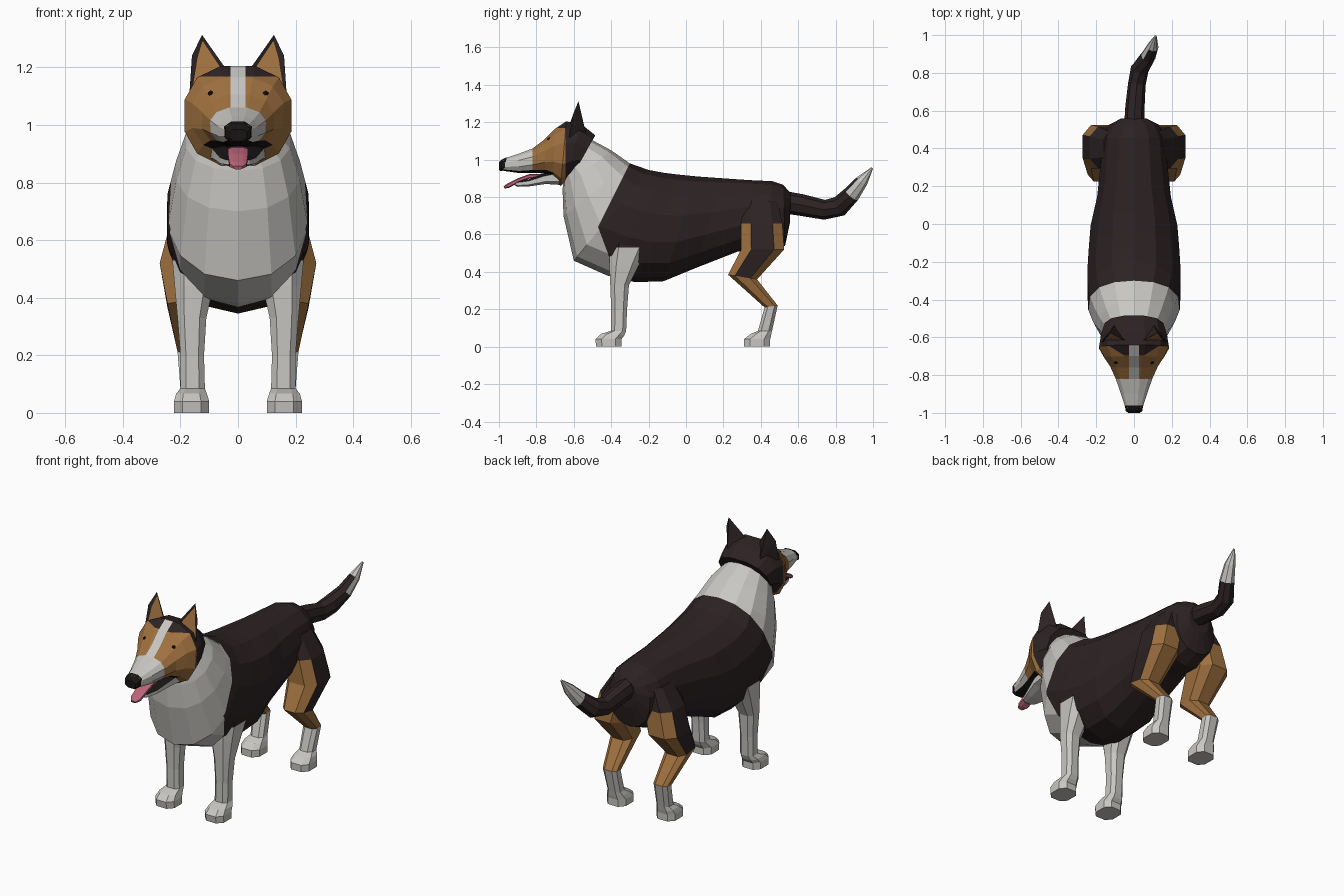
import bpy, bmesh, math
from mathutils import Vector as V

COLOURS = {
    "dark_coat": (0.026, 0.016, 0.017), "white_coat": (0.58, 0.57, 0.54),
    "tan_coat": (0.35, 0.165, 0.05), "nose_black": (0.009, 0.007, 0.007),
    "tongue_pink": (0.50, 0.13, 0.19),
}
NAMES = list(COLOURS)
DARK, WHITE, TAN, NOSE, PINK = range(5)
MATS = []
for n, c in COLOURS.items():
    m = bpy.data.materials.new(n)
    m.diffuse_color = (*c, 1)
    MATS.append(m)


def finish(name, bm, rule, cuts=()):
    """Cut along colour borders, colour faces by rule(centre, normal), add object."""
    for co, no in cuts:
        bmesh.ops.bisect_plane(bm, geom=bm.verts[:] + bm.edges[:] + bm.faces[:],
                               plane_co=co, plane_no=no)
    bmesh.ops.recalc_face_normals(bm, faces=bm.faces[:])
    bm.normal_update()
    for f in bm.faces:
        f.material_index = rule(f.calc_center_median(), f.normal)
    me = bpy.data.meshes.new(name)
    bm.to_mesh(me)
    bm.free()
    for m in MATS:
        me.materials.append(m)
    ob = bpy.data.objects.new(name, me)
    bpy.context.collection.objects.link(ob)
    return ob


def loft(rings):
    bm = bmesh.new()
    rows = [[bm.verts.new(p) for p in r] for r in rings]
    n = len(rows[0])
    for a, b in zip(rows, rows[1:]):
        for i in range(n):
            j = (i + 1) % n
            bm.faces.new((a[i], a[j], b[j], b[i]))
    bm.faces.new(rows[0])
    bm.faces.new(rows[-1])
    return bm


def ring(centre, u, v, n, power=1.0, phase=0.0):
    """Rounded section spanned by half axes u and v."""
    def sp(t):
        return math.copysign(abs(t) ** power, t) if abs(t) > 1e-6 else 0
    pts = [(sp(math.cos(a)), sp(math.sin(a)))
           for a in (2 * math.pi * (i + phase) / n for i in range(n))]
    k = 1 / max(p[0] for p in pts)
    return [centre + u * (p[0] * k) + v * (p[1] * k) for p in pts]


def upright(sections, n, power=1.0, phase=0.0):
    """Rings from (top y, top z, bottom y, bottom z, half width)."""
    out = []
    for ty, tz, by, bz, w in sections:
        t, b = V((0, ty, tz)), V((0, by, bz))
        out.append(ring((t + b) / 2, (t - b) / 2, V((w, 0, 0)), n, power, phase))
    return out


# Neck, chest and trunk
body = upright([
    (-0.53, 1.12, -0.655, 0.90, 0.13), (-0.40, 1.05, -0.66, 0.84, 0.185),
    (-0.30, 0.98, -0.655, 0.70, 0.22), (-0.20, 0.945, -0.60, 0.46, 0.25),
    (-0.12, 0.93, -0.42, 0.38, 0.252), (-0.04, 0.92, -0.27, 0.345, 0.245),
    (0.06, 0.91, -0.12, 0.35, 0.235), (0.20, 0.90, 0.05, 0.42, 0.20),
    (0.35, 0.89, 0.28, 0.51, 0.18), (0.46, 0.885, 0.44, 0.50, 0.17),
    (0.52, 0.865, 0.53, 0.54, 0.135), (0.56, 0.82, 0.555, 0.66, 0.07)], 14, 0.92)


def collar(c, n):
    upper = -0.30 + (c.z - 0.98) * 0.5
    lower = -0.47 - (c.z - 0.64) * 0.37
    return WHITE if c.y < max(upper, lower) else DARK


finish("body", loft(body), collar,
       [((0, -0.30, 0.98), (0, 1, -0.5)), ((0, -0.47, 0.64), (0, 1, 0.37))])

# Head and upper muzzle
head_rings = upright([
    (-0.485, 1.13, -0.60, 0.93, 0.155), (-0.56, 1.19, -0.64, 0.89, 0.175),
    (-0.64, 1.205, -0.67, 0.86, 0.185), (-0.70, 1.165, -0.71, 0.90, 0.158),
    (-0.76, 1.105, -0.75, 0.925, 0.125), (-0.82, 1.06, -0.81, 0.93, 0.098),
    (-0.90, 1.03, -0.89, 0.928, 0.070), (-0.975, 1.005, -0.975, 0.94, 0.045)],
    12, 0.85, 0.5)


def face_marks(c, n):
    if c.y < -0.70 and n.z < -0.75:
        return NOSE                               # roof of the mouth
    if c.y < -0.82 or (abs(c.x) < 0.026 and c.y < -0.63 and c.z > 1):
        return WHITE                              # muzzle and blaze
    if abs(c.x) < 0.08 and c.z < 0.92:
        return WHITE                              # throat
    return DARK if c.y > -0.645 or c.z > 1.168 else TAN


head = finish("head", loft(head_rings), face_marks, [
    ((0.026, 0, 0), (1, 0, 0)), ((-0.026, 0, 0), (1, 0, 0)),
    ((0, -0.82, 0), (0, 1, 0)), ((0, -0.645, 0), (0, 1, 0)),
    ((0, 0, 1.168), (0, 0, 1))])

# Nose, lower jaw and tongue
finish("nose", loft(upright([
    (-0.96, 1.012, -0.965, 0.945, 0.048), (-0.985, 1.0, -0.99, 0.938, 0.044),
    (-1.0, 0.985, -1.0, 0.945, 0.032)], 8, 0.8, 0.5)), lambda c, n: NOSE)
finish("lower_jaw", loft(upright([
    (-0.69, 0.945, -0.67, 0.865, 0.095), (-0.76, 0.925, -0.75, 0.870, 0.085),
    (-0.84, 0.895, -0.84, 0.857, 0.062), (-0.90, 0.885, -0.90, 0.855, 0.040),
    (-0.918, 0.88, -0.915, 0.862, 0.02)], 8, 0.7, 0.5)),
    lambda c, n: NOSE if n.z > 0.75 else WHITE)
finish("tongue", loft(upright([
    (-0.74, 0.925, -0.74, 0.905, 0.030), (-0.84, 0.922, -0.835, 0.900, 0.034),
    (-0.90, 0.900, -0.895, 0.878, 0.034), (-0.955, 0.872, -0.945, 0.850, 0.030),
    (-0.975, 0.858, -0.97, 0.845, 0.015)], 8, 0.7, 0.5)), lambda c, n: PINK)


def ear(s):
    bm = bmesh.new()
    a, b, c, t, d = [bm.verts.new((s * x, y, z)) for x, y, z in (
        (0.035, -0.625, 1.185), (0.168, -0.625, 1.12), (0.16, -0.605, 1.24),
        (0.125, -0.575, 1.313), (0.105, -0.535, 1.14))]
    front = bm.faces.new((a, b, c, t))
    for f in ((b, d, c), (c, d, t), (t, d, a), (a, d, b)):
        bm.faces.new(f)
    bmesh.ops.recalc_face_normals(bm, faces=bm.faces[:])
    bmesh.ops.inset_individual(bm, faces=[front], thickness=0.02, depth=-0.006)
    ctr = front.calc_center_median()
    finish("ear", bm, lambda p, n: TAN if (p - ctr).length < 1e-4 else DARK)


def eye(s):
    ok, p, n, i = head.closest_point_on_mesh(V((s * 0.097, -0.735, 1.112)))
    bm = bmesh.new()
    bmesh.ops.create_icosphere(bm, subdivisions=1, radius=0.012)
    bmesh.ops.translate(bm, verts=bm.verts[:], vec=p - n * 0.004)
    finish("eye", bm, lambda c, n: NOSE)


def leg(name, s, sections, rule):
    """Sections: front y, front z, back y, back z, inner x, outer x."""
    rings = []
    for fy, fz, by, bz, xi, xo in sections:
        f, b = V((0, fy, fz)), V((0, by, bz))
        mid = (f + b) / 2 + V((s * (xi + xo) / 2, 0, 0))
        rings.append(ring(mid, (f - b) / 2, V(((xo - xi) / 2, 0, 0)), 8, 0.72, 0.5))
    finish(name, loft(rings), rule)


FRONT = [(-0.39, 0.67, -0.17, 0.67, 0.08, 0.235), (-0.41, 0.53, -0.20, 0.53, 0.06, 0.228),
         (-0.41, 0.44, -0.25, 0.44, 0.085, 0.22), (-0.405, 0.33, -0.305, 0.33, 0.11, 0.21),
         (-0.40, 0.20, -0.315, 0.20, 0.118, 0.20), (-0.40, 0.085, -0.32, 0.085, 0.115, 0.20),
         (-0.455, 0.068, -0.33, 0.06, 0.108, 0.215), (-0.485, 0.04, -0.345, 0.04, 0.10, 0.222),
         (-0.48, 0, -0.345, 0, 0.10, 0.222)]
HIND = [(0.31, 0.78, 0.49, 0.78, 0.04, 0.16), (0.295, 0.66, 0.515, 0.66, 0.05, 0.235),
        (0.295, 0.52, 0.525, 0.52, 0.08, 0.272), (0.225, 0.385, 0.38, 0.36, 0.11, 0.245),
        (0.42, 0.21, 0.49, 0.22, 0.12, 0.21), (0.385, 0.085, 0.46, 0.085, 0.118, 0.20),
        (0.345, 0.068, 0.455, 0.06, 0.108, 0.215), (0.31, 0.04, 0.45, 0.04, 0.10, 0.222),
        (0.31, 0, 0.45, 0, 0.10, 0.222)]

for s in (1, -1):
    ear(s)
    eye(s)
    leg("front_leg", s, FRONT, lambda c, n: DARK if c.z > 0.53 else WHITE)
    # White sock, tan shank, dark outer thigh
    leg("hind_leg", s, HIND, lambda c, n: WHITE if c.z < 0.21 else
        DARK if c.z > 0.68 or (c.z > 0.36 and n.x * s > 0.8) else TAN)

# Tail with a white tip
path = [V(p) for p in ((0, 0.51, 0.775), (0.005, 0.62, 0.757), (0.015, 0.74, 0.732),
                       (0.03, 0.82, 0.75), (0.075, 0.885, 0.815),
                       (0.10, 0.94, 0.885), (0.115, 0.995, 0.955))]
radii = (0.06, 0.058, 0.053, 0.055, 0.046, 0.034, 0.006)
rings = []
for i, (p, r) in enumerate(zip(path, radii)):
    t = (path[min(i + 1, 6)] - path[max(i - 1, 0)]).normalized()
    u = t.cross(V((1, 0, 0))).normalized()
    rings.append(ring(p, u * r, t.cross(u) * r * 0.88, 8))
finish("tail", loft(rings), lambda c, n: WHITE if c.y > 0.895 else DARK)
